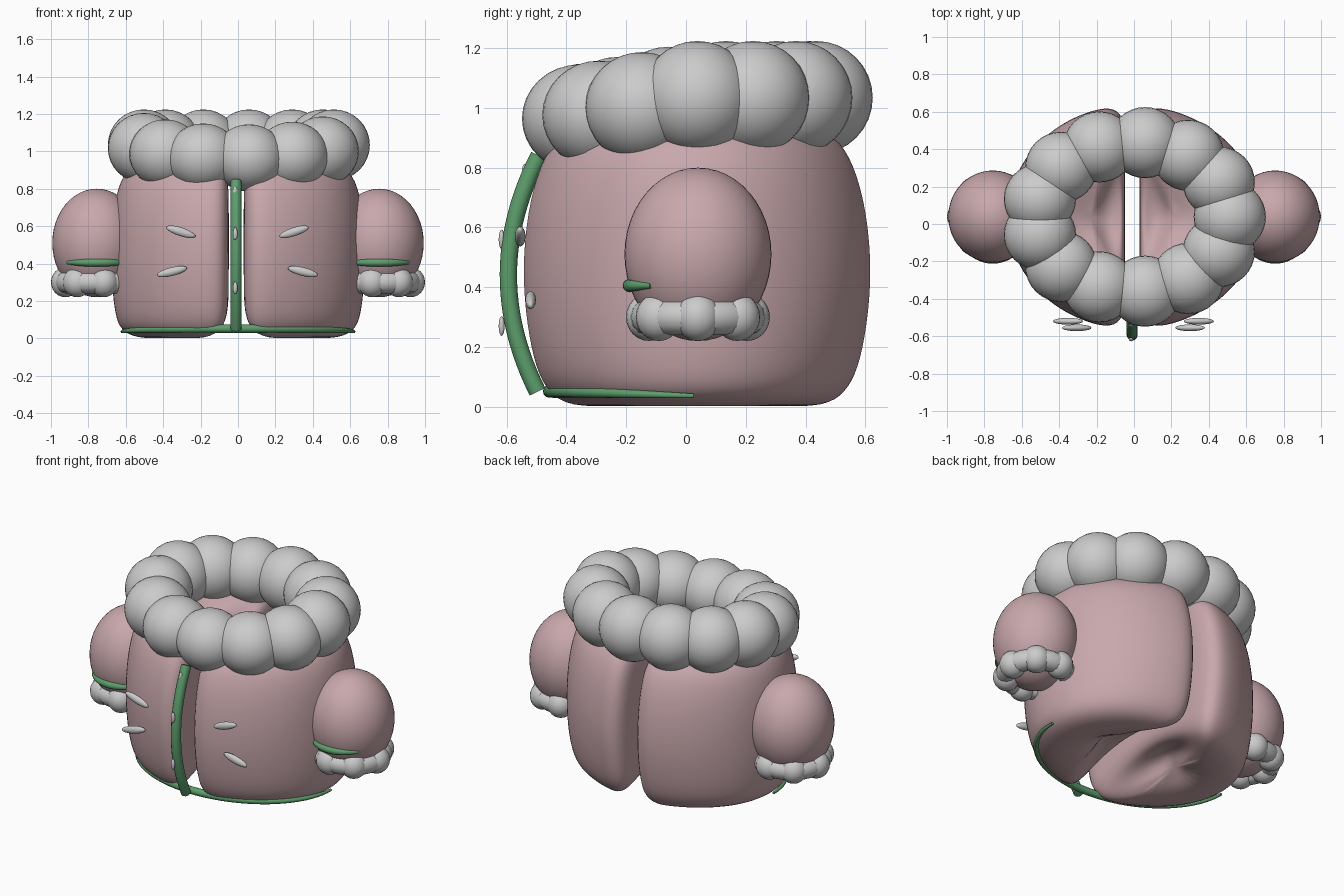
import bpy, bmesh, math
from math import sin, cos, pi, radians
from mathutils import Matrix, Vector

if "Cube" in bpy.data.objects:
    bpy.data.objects.remove(bpy.data.objects["Cube"])


def material(name, rgb):
    m = bpy.data.materials.new(name)
    m.diffuse_color = (*rgb, 1)
    m.use_nodes = True
    m.node_tree.nodes["Principled BSDF"].inputs["Base Color"].default_value = m.diffuse_color
    return m


PINK = material("pink_cloth", (0.58, 0.39, 0.41))
GREEN = material("green_trim", (0.11, 0.34, 0.15))


def finish(name, bm, mat=None):
    bmesh.ops.recalc_face_normals(bm, faces=bm.faces)
    me = bpy.data.meshes.new(name)
    bm.to_mesh(me)
    bm.free()
    for p in me.polygons:
        p.use_smooth = True
    ob = bpy.data.objects.new(name, me)
    bpy.context.collection.objects.link(ob)
    if mat:
        me.materials.append(mat)
    return ob


def ball(bm, loc, size, rot=None, seg=32):
    m = Matrix.Translation(loc) @ (rot or Matrix()) @ Matrix.Diagonal((*size, 1))
    bmesh.ops.create_uvsphere(bm, u_segments=seg, v_segments=seg // 2, radius=1, matrix=m)


def tube(name, pts, r, radii=None):
    cu = bpy.data.curves.new(name, "CURVE")
    cu.dimensions = "3D"
    cu.bevel_depth = r
    cu.bevel_resolution = 4
    cu.use_fill_caps = True
    sp = cu.splines.new("POLY")
    sp.points.add(len(pts) - 1)
    for i, p in enumerate(pts):
        sp.points[i].co = (*p, 1)
        sp.points[i].radius = radii[i] if radii else 1
    sp.use_smooth = True
    cu.materials.append(GREEN)
    ob = bpy.data.objects.new(name, cu)
    bpy.context.collection.objects.link(ob)
    return ob


# jacket body: two lofted halves with a narrow gap, hollowed toward the middle
# z, x radius, y radius, inner wall x, vertical shift of the middle
LEVELS = [(0.00, 0.38, 0.28, 0.20, 0.16), (0.00, 0.55, 0.45, 0.09, 0.14),
          (0.045, 0.63, 0.515, 0.055, 0.13), (0.12, 0.66, 0.56, 0.042, 0.10),
          (0.27, 0.678, 0.592, 0.04, 0.05), (0.45, 0.682, 0.608, 0.04, 0),
          (0.65, 0.675, 0.592, 0.04, -0.05), (0.82, 0.645, 0.545, 0.04, -0.10),
          (0.91, 0.59, 0.48, 0.045, -0.13), (0.95, 0.50, 0.39, 0.06, -0.15),
          (0.93, 0.38, 0.27, 0.12, -0.16)]


def section(z, rx, ry, inner, lift):
    pts = []
    for i in range(15):
        a = radians(-80 + 160 * i / 14)
        pts.append((max(rx * cos(a), inner + 0.04), ry * sin(a), z))
    for t in (0.9, 0.6, 0.2, -0.2, -0.6, -0.9):
        pts.append((inner, ry * t, z + lift * (1 - t * t)))
    return pts


for side, label in ((-1, "left"), (1, "right")):
    bm = bmesh.new()
    rings = [[bm.verts.new((side * x - 0.01 * (1 - x / 0.66), y + 0.037, z))
              for x, y, z in section(*lv)] for lv in LEVELS]
    n = len(rings[0])
    for a, b in zip(rings, rings[1:]):
        for i in range(n):
            j = (i + 1) % n
            bm.faces.new((a[i], a[j], b[j], b[i]))
    # dished caps: inset ring, then a fan to a centre point
    for ring, dz in ((rings[0], 0.06), (rings[-1], -0.06)):
        mid = sum((v.co for v in ring), Vector()) / n
        c = bm.verts.new(mid + Vector((0, 0, dz)))
        for i in range(n):
            bm.faces.new((ring[i], ring[(i + 1) % n], c))
    ob = finish("jacket_half_" + label, bm, PINK)
    sub = ob.modifiers.new("smooth", "SUBSURF")
    sub.levels = sub.render_levels = 2

# fluffy collar: ring of overlapping puffs, dipping at the front
bm = bmesh.new()
for i in range(13):
    a = 2 * pi * i / 13
    dip = max(0, -sin(a))
    ball(bm, (0.515 * cos(a) - 0.003, 0.038 + 0.40 * sin(a), 1.034 - 0.07 * dip),
         (0.193, 0.19, 0.19 - 0.01 * dip))
finish("collar_puffs", bm)

# sleeves with puffy cuffs and a green band
for side, label in ((-1, "left"), (1, "right")):
    sx = side * 0.755
    bm = bmesh.new()
    ball(bm, (sx, 0.04, 0.51), (0.238, 0.246, 0.29), seg=48)
    finish("sleeve_" + label, bm, PINK)

    bm = bmesh.new()
    for i in range(7):
        a = 2 * pi * i / 7
        ball(bm, (sx + side * 0.168 * cos(a), 0.04 + 0.168 * sin(a), 0.30),
             (0.077, 0.077, 0.08), seg=24)
    grid = [[bm.verts.new((sx + (0.168 + 0.06 * cos(v)) * cos(u),
                           0.04 + (0.168 + 0.06 * cos(v)) * sin(u), 0.30 + 0.06 * sin(v)))
             for v in [2 * pi * k / 12 for k in range(12)]]
            for u in [2 * pi * k / 32 for k in range(32)]]
    for i in range(32):
        for k in range(12):
            p, q = grid[i], grid[(i + 1) % 32]
            bm.faces.new((p[k], q[k], q[(k + 1) % 12], p[(k + 1) % 12]))
    finish("cuff_" + label, bm)

    arc = [radians(-137 + 94 * i / 16) for i in range(17)]
    tube("sleeve_band_" + label,
         [(sx + 0.215 * cos(a), 0.04 + 0.23 * sin(a), 0.405) for a in arc], 0.022,
         [0.4 + 0.6 * sin(pi * i / 16) for i in range(17)])

# hem trim around the front half of the bottom edge
tube("hem_trim",
     [(0.62 * cos(a), 0.025 + 0.482 * sin(a), 0.036 - 0.016 * sin(a))
      for a in [pi + pi * i / 40 for i in range(41)]], 0.022,
     [0.35 + 0.65 * sin(pi * i / 40) for i in range(41)])

# front placket trim, bowed forward of the gap
path = []
for i in range(25):
    t = i / 24
    path.append((-0.01, -0.492 - 0.10 * (1 - (2 * t - 1) ** 2) - 0.005 * (1 - t),
                 0.05 + 0.79 * t))
tube("placket_trim", path, 0.029)

# small oval buttons on the placket
bm = bmesh.new()
for y, z in ((-0.617, 0.56), (-0.617, 0.27), (-0.54, 0.78)):
    ball(bm, (-0.015, y, z), (0.013, 0.01, 0.033), seg=16)
finish("placket_buttons", bm)

# slanted stitches on the chest
bm = bmesh.new()
for side in (-1, 1):
    for x, y, z, tilt in ((0.303, -0.555, 0.57, 18), (0.35, -0.52, 0.357, -14)):
        ball(bm, (side * x - 0.003, y, z), (0.083, 0.018, 0.023),
             Matrix.Rotation(radians(-side * tilt), 4, "Y"), seg=20)
finish("chest_stitches", bm)
